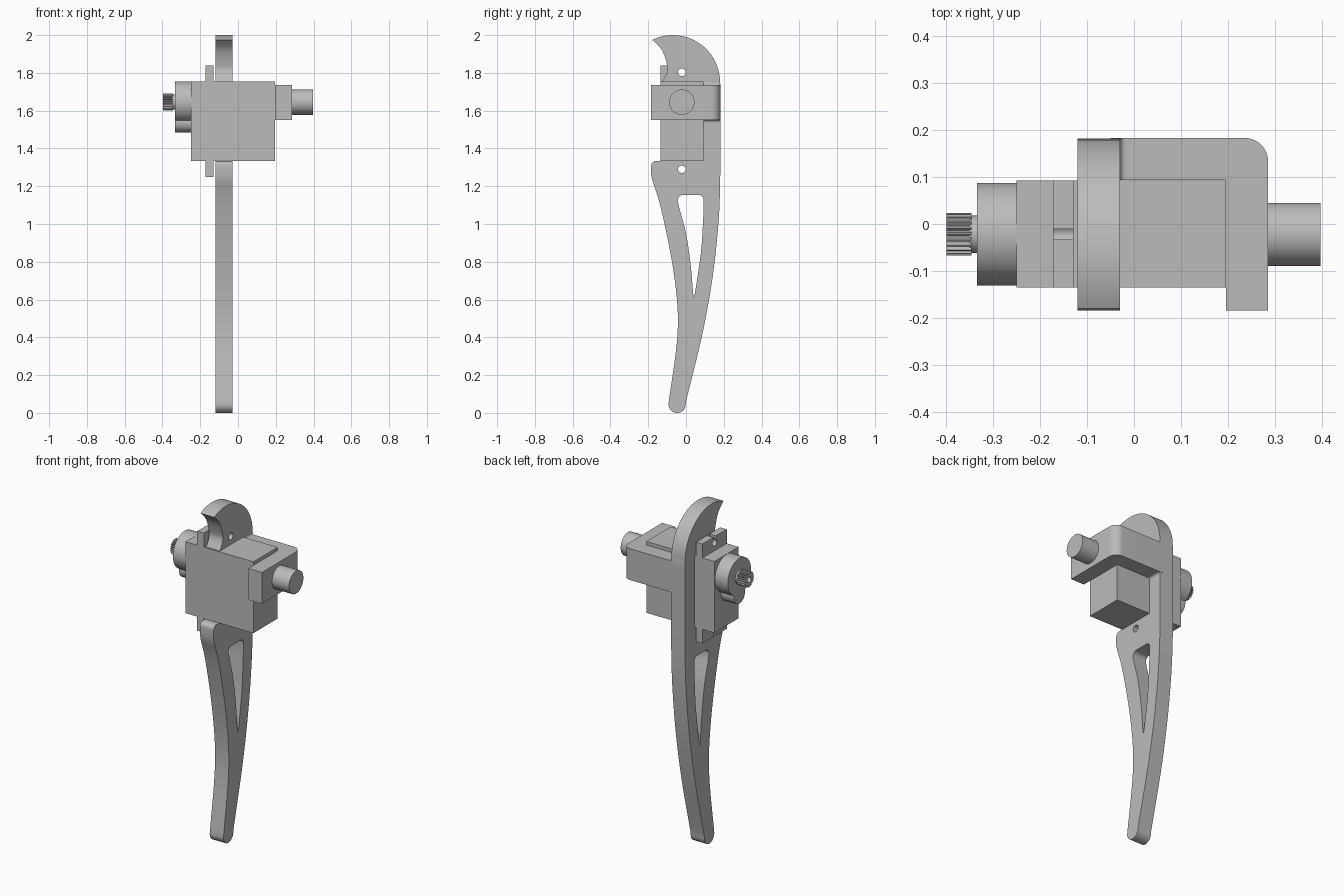
import bpy, bmesh
from math import sin, cos, pi, radians
from mathutils import Vector

cube = bpy.data.objects.get("Cube")
if cube:
    bpy.data.objects.remove(cube, do_unlink=True)

grey = bpy.data.materials.new("plain grey")
grey.use_nodes = True
colour = (0.5, 0.5, 0.5, 1)
grey.diffuse_color = colour
for node in grey.node_tree.nodes:
    if node.type == 'BSDF_PRINCIPLED':
        node.inputs["Base Color"].default_value = colour

AXIS = {'x': lambda u, v, w: (w, u, v),
        'y': lambda u, v, w: (u, w, v),
        'z': lambda u, v, w: (u, v, w)}


def prism(name, pts, axis, lo, hi):
    """Extrude a flat outline along one axis."""
    bm = bmesh.new()
    place = AXIS[axis]
    face = bm.faces.new([bm.verts.new(place(p[0], p[1], lo)) for p in pts])
    top = bmesh.ops.extrude_face_region(bm, geom=[face])["geom"]
    move = Vector(place(0, 0, hi - lo))
    bmesh.ops.translate(bm, vec=move, verts=[g for g in top if isinstance(g, bmesh.types.BMVert)])
    bmesh.ops.recalc_face_normals(bm, faces=bm.faces[:])
    mesh = bpy.data.meshes.new(name)
    bm.to_mesh(mesh)
    bm.free()
    mesh.materials.append(grey)
    ob = bpy.data.objects.new(name, mesh)
    bpy.context.collection.objects.link(ob)
    return ob


def arc(cu, cv, r, a0, a1, n=8):
    angles = [radians(a0 + (a1 - a0) * i / n) for i in range(n + 1)]
    return [(cu + r * cos(a), cv + r * sin(a)) for a in angles]


def circle(cu, cv, r, n=48):
    return arc(cu, cv, r, 0, 360, n)[:-1]


def rect(u0, u1, v0, v1):
    return [(u0, v0), (u1, v0), (u1, v1), (u0, v1)]


def spline(pts, n=8):
    """Smooth curve through the given points."""
    p = [Vector(q) for q in pts]
    p = [2 * p[0] - p[1]] + p + [2 * p[-1] - p[-2]]
    out = []
    for a, b, c, d in zip(p, p[1:], p[2:], p[3:]):
        for i in range(n):
            t = i / n
            out.append(tuple(0.5 * (2 * b + (c - a) * t + (2 * a - 5 * b + 4 * c - d) * t * t
                                    + (3 * b - a - 3 * c + d) * t ** 3)))
    return out + [pts[-1]]


def cut(ob, cutter):
    cutter.hide_render = True
    mod = ob.modifiers.new("cut", 'BOOLEAN')
    mod.operation, mod.solver, mod.object = 'DIFFERENCE', 'EXACT', cutter
    bpy.context.view_layer.objects.active = ob
    bpy.ops.object.modifier_apply(modifier=mod.name)
    bpy.data.objects.remove(cutter, do_unlink=True)


SHAFT_Y, SHAFT_Z = -0.022, 1.645
FRONT, BACK = -0.135, 0.092       # motor depth
LOW, HIGH = 1.333, 1.755          # motor height
SCREWS = (1.29, 1.803)

# Leg with hooked top and a notch for the motor
outline = arc(-0.07, 1.75, 0.25, 116, 0, 32)
outline += spline([(0.182, 1.74), (0.182, 1.45), (0.18, 1.18), (0.169, 0.97), (0.138, 0.70),
                   (0.085, 0.41), (0.0, 0.06)])
outline += arc(-0.047, 0.046, 0.046, 0, -180, 14)
outline += spline([(-0.09, 0.07), (-0.053, 0.33), (-0.043, 0.49), (-0.053, 0.65),
                   (-0.085, 0.86), (-0.137, 1.10), (-0.178, 1.23)])
outline += [(-0.184, 1.26)] + arc(-0.16, 1.309, 0.024, 180, 90, 6)
outline += [(BACK, LOW), (BACK, HIGH)]
outline += spline([(-0.125, HIGH), (-0.102, 1.80), (-0.10, 1.84), (-0.127, 1.92), (-0.178, 1.976)])[:-1]
leg = prism("leg", outline, 'x', -0.12, -0.03)

# Tapered window and screw holes in the leg
window = arc(-0.017, 1.127, 0.027, 180, 90, 6) + arc(0.067, 1.127, 0.027, 90, 0, 6)
window += spline([(0.092, 1.05), (0.082, 0.88), (0.064, 0.74), (0.043, 0.61)])
window += spline([(0.038, 0.63), (0.024, 0.79), (0.0, 0.95), (-0.037, 1.09)])
cut(leg, prism("window_cutter", window, 'x', -0.3, 0.3))
for z in SCREWS:
    cut(leg, prism("hole_cutter", circle(SHAFT_Y, z, 0.02, 24), 'x', -0.3, 0.3))

# Bracket arm around the back of the motor
arm = [(-0.05, 0.094), (0.196, 0.094), (0.196, -0.184), (0.285, -0.184)]
arm += arc(0.235, 0.133, 0.05, 0, 90, 10) + [(-0.05, 0.183)]
prism("bracket_arm", arm, 'z', 1.55, 1.735)

# Fillets joining the arm to the leg
R = 0.013
for name, z, s in (("upper_fillet", 1.735, 1), ("lower_fillet", 1.55, -1)):
    curve = [(u, z + s * v) for u, v in arc(R - 0.03, R, R, 180, 270, 6)]
    prism(name, curve + [(-0.035, z - s * 0.005), (-0.035, z + s * R)], 'y', 0.094, 0.181)

prism("pivot_pin", circle(SHAFT_Y, SHAFT_Z, 0.067), 'x', 0.28, 0.396)

# Motor body and its slotted mounting tabs
prism("motor_body", rect(FRONT, BACK, LOW, HIGH), 'x', -0.25, 0.195)
for name, z0, z1, hole, s in (("lower_tab", 1.25, LOW, SCREWS[0], -1),
                              ("upper_tab", HIGH, 1.838, SCREWS[1], 1)):
    tab = prism(name, rect(FRONT, BACK, z0, z1), 'x', -0.172, -0.129)
    cut(tab, prism("hole_cutter", circle(SHAFT_Y, hole, 0.02, 24), 'x', -0.3, 0.1))
    ends = sorted((hole, hole + s * 0.1))
    cut(tab, prism("slot_cutter", rect(SHAFT_Y - 0.011, SHAFT_Y + 0.011, *ends), 'x', -0.3, 0.1))

# Gear housing, collar and toothed output shaft
prism("gear_housing", circle(SHAFT_Y, SHAFT_Z, 0.109, 64), 'x', -0.334, -0.245)
prism("small_gear_housing", circle(SHAFT_Y, 1.537, 0.052), 'x', -0.334, -0.245)
prism("shaft_collar", circle(SHAFT_Y, SHAFT_Z, 0.04), 'x', -0.35, -0.33)
TEETH = 21
teeth = []
for i in range(TEETH * 4):
    r = 0.045 if i % 4 < 2 else 0.037
    a = 2 * pi * i / (TEETH * 4)
    teeth.append((SHAFT_Y + r * cos(a), SHAFT_Z + r * sin(a)))
spline_shaft = prism("toothed_shaft", teeth, 'x', -0.398, -0.345)
cut(spline_shaft, prism("bore_cutter", circle(SHAFT_Y, SHAFT_Z, 0.018, 24), 'x', -0.5, -0.35))

# Smooth the curved walls, keep the edges sharp
bpy.ops.object.select_all(action='DESELECT')
for ob in bpy.context.collection.objects:
    if ob.type == 'MESH' and grey.name in ob.data.materials:
        ob.select_set(True)
        bpy.context.view_layer.objects.active = ob
bpy.ops.object.shade_smooth_by_angle(angle=radians(30))
